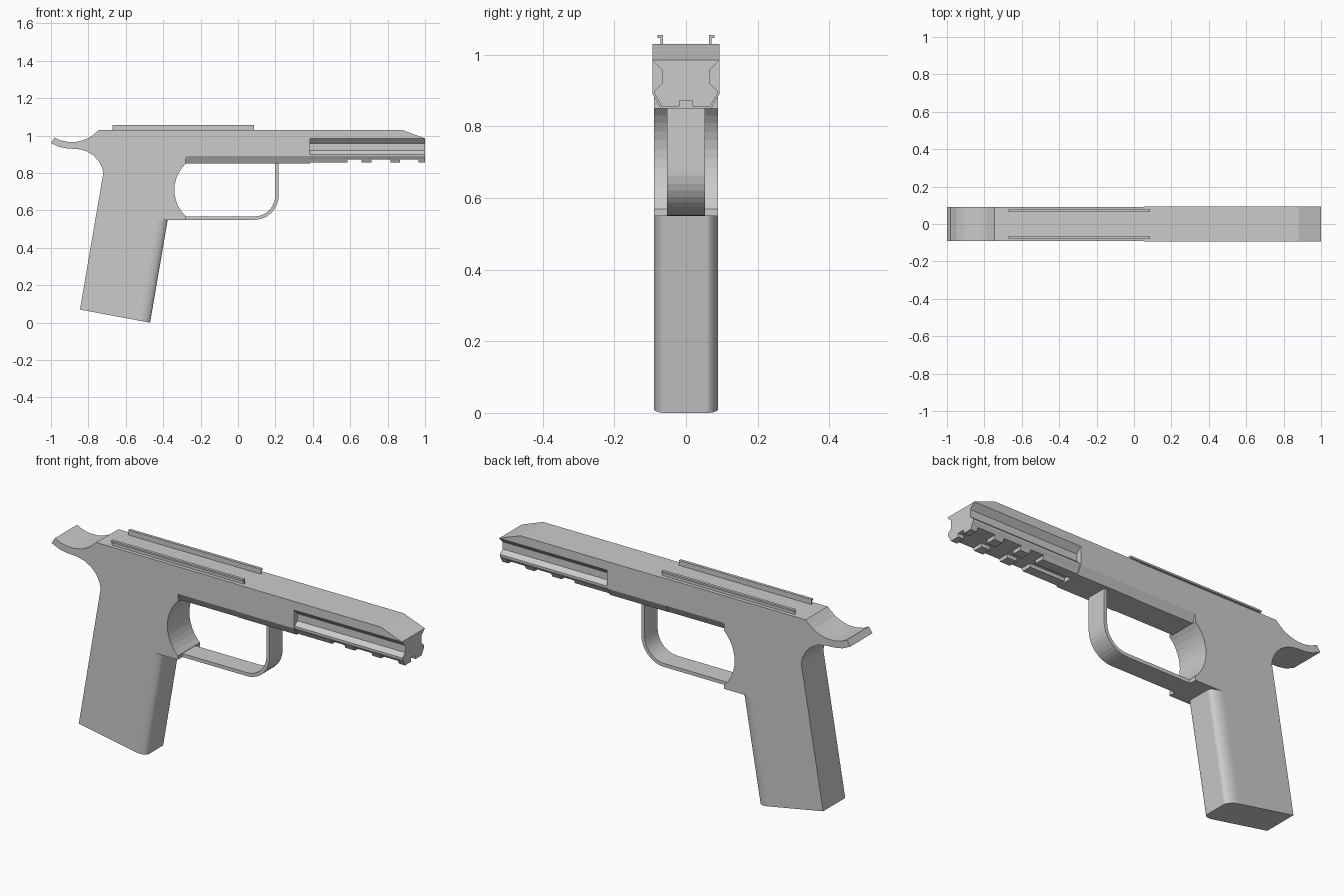
import bpy, bmesh
from math import sin, cos, radians, asin, pi
from mathutils import Vector

if "Cube" in bpy.data.objects:
    bpy.data.objects.remove(bpy.data.objects["Cube"])


def loft(name, a, b):
    """Closed solid between two matching loops of 3D points."""
    bm = bmesh.new()
    va = [bm.verts.new(p) for p in a]
    vb = [bm.verts.new(p) for p in b]
    n = len(a)
    bm.faces.new(va)
    bm.faces.new(vb[::-1])
    for i in range(n):
        j = (i + 1) % n
        bm.faces.new((va[j], va[i], vb[i], vb[j]))
    bmesh.ops.recalc_face_normals(bm, faces=bm.faces)
    me = bpy.data.meshes.new(name)
    bm.to_mesh(me)
    bm.free()
    ob = bpy.data.objects.new(name, me)
    bpy.context.collection.objects.link(ob)
    return ob


def side_profile(name, pts, y0, y1):
    return loft(name, [(x, y0, z) for x, z in pts], [(x, y1, z) for x, z in pts])


def cross_section(name, half, x0, x1):
    """Half outline (y, z) mirrored in y, swept along x."""
    pts = half + [(-y, z) for y, z in reversed(half)]
    return loft(name, [(x0, y, z) for y, z in pts], [(x1, y, z) for y, z in pts])


def arc(cx, cz, rx, rz, a0, a1, n):
    return [(cx + rx * cos(radians(a0 + (a1 - a0) * i / n)),
             cz + rz * sin(radians(a0 + (a1 - a0) * i / n))) for i in range(n + 1)]


def union(base, others):
    bpy.context.view_layer.objects.active = base
    for ob in others:
        m = base.modifiers.new("join", 'BOOLEAN')
        m.operation, m.solver, m.object = 'UNION', 'EXACT', ob
        bpy.ops.object.modifier_apply(modifier=m.name)
        bpy.data.objects.remove(ob)


W, F = 0.09, 0.093          # half widths of rear and front

# Rear frame with swept tail and round finger opening
h = math_angle = asin(0.14 / 0.193) * 180 / pi
rear = ([(-1, 0.96), (-0.98, 0.99), (-0.95, 0.975), (-0.91, 0.966), (-0.865, 0.966),
         (-0.825, 0.976), (-0.79, 0.992), (-0.765, 1.012), (-0.745, 1.03), (-0.28, 1.03)]
        + arc(-0.147, 0.71, 0.193, 0.193, 180 - h, 180 + h, 12)
        + [(-0.28, 0.55), (-0.763, 0.55), (-0.72, 0.80), (-0.727, 0.83), (-0.745, 0.865),
           (-0.772, 0.894), (-0.81, 0.917), (-0.855, 0.928), (-0.91, 0.931), (-0.955, 0.939)])
frame = side_profile("frame", rear, -W, W)

# Raked grip with rounded front corners
back, front = Vector((-0.845, 0, 0.07)), Vector((-0.47, 0, 0.0))
outline = [(0, W)] + [(x, y) for x, y in arc(0.84, W - 0.033, 0.16, 0.033, 90, 0, 8)]
outline += [(x, -y) for x, y in reversed(outline)]
low = [back.lerp(front, t) + Vector((0, y, 0)) for t, y in outline]
high = [p + Vector((0.1027, 0, 0.6)) for p in low]
grip = loft("grip", low, high)

# Mid and front body with chamfered underside
def body_half(w):
    return [(w, 1.03), (w, 0.89), (w - 0.022, 0.85)]
mid = cross_section("mid_body", body_half(W), -0.29, 0.06)
fore = cross_section("fore_body", body_half(F), 0.05, 0.385)

# Nose: sloped cap above a grooved accessory rail
cap = side_profile("nose_cap", [(0.375, 0.985), (1, 0.985), (0.88, 1.03), (0.375, 1.03)], -F, F)
core = cross_section("rail_core", [(F, 0.985), (0.066, 0.957), (0.066, 0.92), (0.088, 0.9),
                                   (0.088, 0.89), (0.077, 0.873)], 0.375, 1.0)
union(frame, [grip, mid, fore, cap, core])

# Rail teeth, split by a centre slot
for i, (x0, x1) in enumerate([(0.385, 0.585), (0.66, 0.715), (0.815, 0.865), (0.965, 1.0)]):
    for s in (-1, 1):
        pts = [(0.018 * s, 0.875), (0.078 * s, 0.875), (0.068 * s, 0.855), (0.018 * s, 0.855)]
        loft(f"rail_tooth_{i}_{s}", [(x0, y, z) for y, z in pts], [(x1, y, z) for y, z in pts])

# Finger guard loop
outer = [(-0.29, 0.55)] + arc(0.087, 0.68, 0.13, 0.13, -90, 0, 10) + [(0.217, 0.86)]
inner = [(0.199, 0.86)] + arc(0.087, 0.68, 0.112, 0.112, 0, -90, 10) + [(-0.29, 0.568)]
side_profile("finger_guard", outer + inner, -0.053, 0.053)

# Two top runners with outward lips
for s in (-1, 1):
    pts = [(0.064 * s, 1.028), (0.064 * s, 1.056), (0.079 * s, 1.056), (0.079 * s, 1.047),
           (0.071 * s, 1.047), (0.071 * s, 1.028)]
    loft(f"top_runner_{s}", [(-0.67, y, z) for y, z in pts], [(0.085, y, z) for y, z in pts])
